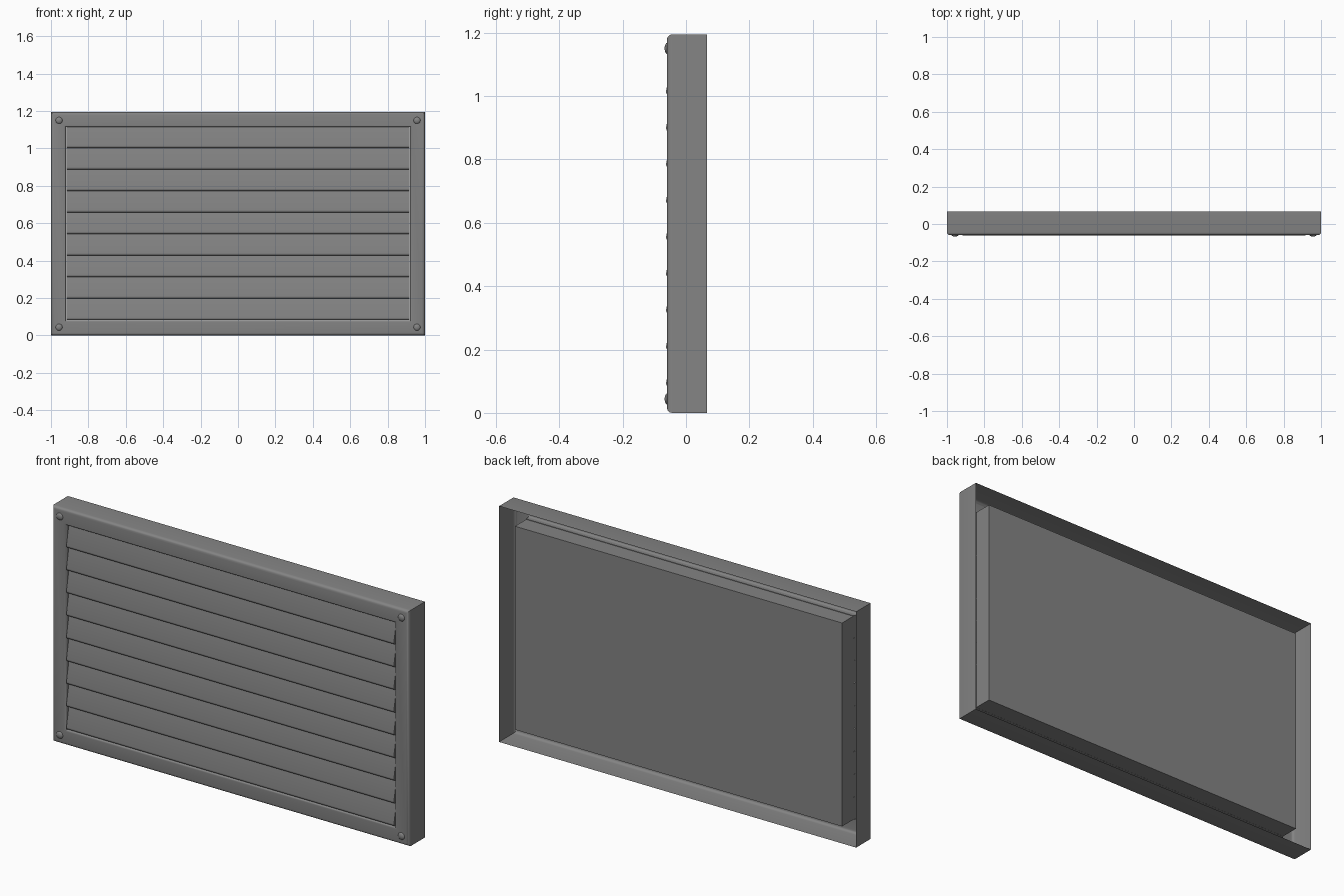
import bpy, bmesh, math

if "Cube" in bpy.data.objects:
    bpy.data.objects.remove(bpy.data.objects["Cube"])

H = 1.194          # overall height
MID = H / 2

metal = bpy.data.materials.new("grey metal")
metal.diffuse_color = (0.23, 0.23, 0.23, 1)
metal.use_nodes = True
metal.node_tree.nodes["Principled BSDF"].inputs["Base Color"].default_value = metal.diffuse_color


def make(name, bm, closed=True):
    """Turn a bmesh into a smooth-by-angle object."""
    if closed:
        bmesh.ops.recalc_face_normals(bm, faces=bm.faces)
    me = bpy.data.meshes.new(name)
    bm.to_mesh(me)
    bm.free()
    me.materials.append(metal)
    me.shade_smooth()
    me.set_sharp_from_angle(angle=math.radians(32))
    ob = bpy.data.objects.new(name, me)
    bpy.context.collection.objects.link(ob)
    return ob


def arc(cx, cy, r, a0, a1, n=4):
    return [(cx + r * math.cos(math.radians(a0 + (a1 - a0) * i / n)),
             cy + r * math.sin(math.radians(a0 + (a1 - a0) * i / n)))
            for i in range(n + 1)]


# Frame: thin sheet swept round the rectangle as (inset from outside, y)
profile = [(0.0, 0.067)]
profile += arc(0.016, -0.044, 0.016, 180, 270)
profile += arc(0.070, -0.050, 0.010, 270, 360)
profile += [(0.080, -0.036)]
bm = bmesh.new()
rings = []
for inset, y in profile:
    rings.append([bm.verts.new((sx * (1 - inset), y, MID + sz * (MID - inset)))
                  for sx, sz in ((-1, -1), (1, -1), (1, 1), (-1, 1))])
for a, b in zip(rings, rings[1:]):
    for k in range(4):
        j = (k + 1) % 4
        bm.faces.new((a[k], a[j], b[j], b[k]))
make("frame", bm, closed=False)

# Backing box behind the slats
bm = bmesh.new()
bmesh.ops.create_cube(bm, size=1)
for v in bm.verts:
    v.co = (v.co.x * 1.832, 0.0125 + v.co.y * 0.095, MID + v.co.z * 1.03)
make("backing_box", bm)

# Slats: sloped louvres with a rounded lower lip, profile as (y, z)
PITCH = 0.115
slat = [(-0.03, PITCH), (-0.043, PITCH)]
slat += arc(-0.051, 0.014, 0.012, 170, 270, 5)
slat += [(-0.03, 0.002)]
for i in range(9):
    z0 = MID - 4.5 * PITCH + i * PITCH
    bm = bmesh.new()
    ends = [[bm.verts.new((x, y, z0 + z)) for y, z in slat]
            for x in (-0.917, 0.917)]
    n = len(slat)
    for k in range(n):
        j = (k + 1) % n
        bm.faces.new((ends[0][k], ends[0][j], ends[1][j], ends[1][k]))
    bm.faces.new(ends[0])
    bm.faces.new(ends[1])
    make("slat_%d" % (i + 1), bm)

# Domed screws in the four corners
for sx in (-1, 1):
    for sz in (-1, 1):
        bm = bmesh.new()
        bmesh.ops.create_uvsphere(bm, u_segments=20, v_segments=12, radius=1)
        for v in bm.verts:
            x, y, z = v.co
            v.co = (sx * 0.957 + x * 0.019, -0.057 - z * 0.0105,
                    MID + sz * 0.553 + y * 0.019)
        make("screw", bm)
